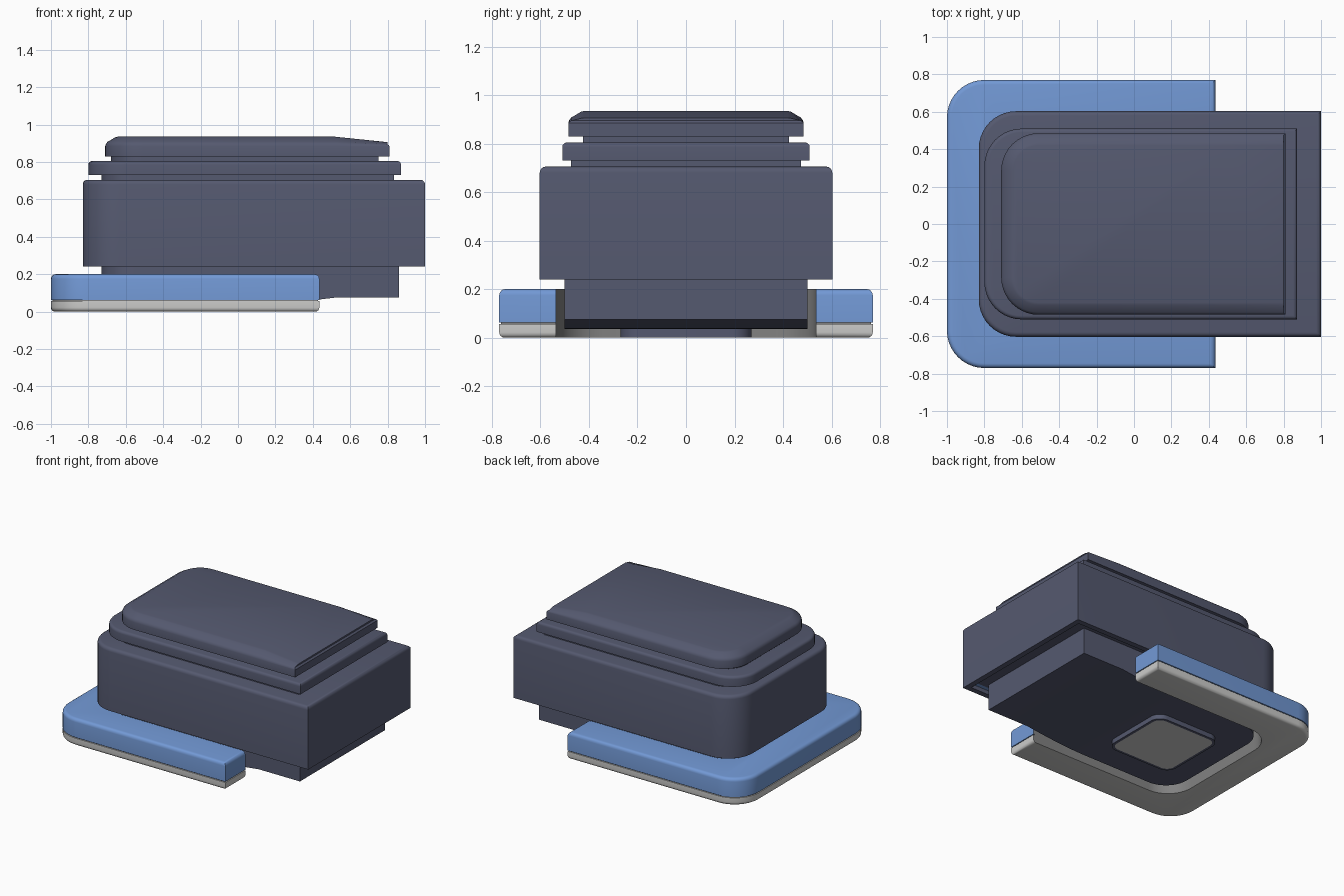
import bpy
import bmesh
from math import sin, cos, pi

if "Cube" in bpy.data.objects:
    bpy.data.objects.remove(bpy.data.objects["Cube"])


def material(name, rgb):
    m = bpy.data.materials.new(name)
    m.use_nodes = True
    m.diffuse_color = (*rgb, 1)
    m.node_tree.nodes["Principled BSDF"].inputs["Base Color"].default_value = (*rgb, 1)
    return m


slate = material("slate", (0.09, 0.1, 0.16))
blue = material("blue", (0.17, 0.32, 0.67))
light_grey = material("light grey", (0.62, 0.62, 0.61))
mid_grey = material("mid grey", (0.22, 0.22, 0.22))


def arc(cx, cy, r, start, steps=10):
    """Quarter circle, counter-clockwise."""
    return [(cx + r * cos(start + pi / 2 * k / steps),
             cy + r * sin(start + pi / 2 * k / steps)) for k in range(steps + 1)]


def rounded(x0, x1, y, r, front_r=0):
    """Outline rounded at the -x end; the +x corners use front_r."""
    def at(i):
        a, b, w, q = x0 + i, x1 - i, y - i, max(r - i, 0.01)
        pts = arc(a + q, w - q, q, pi / 2) + arc(a + q, q - w, q, pi)
        if front_r:
            f = max(front_r - i, 0.01)
            return pts + arc(b - f, f - w, f, 1.5 * pi) + arc(b - f, w - f, f, 0)
        return pts + [(b, -w), (b, w)]
    return at


def horseshoe(i):
    """U outline open towards +x; only the outer side moves with the inset."""
    outer = rounded(-1, 0.435, 0.77, 0.2)(i)
    inner = rounded(-0.78, 0.435, 0.535, 0.2)(0)[:-2]
    b, w = outer[-2][0], 0.535
    return outer[:-2] + [(b, -outer[-1][1]), (b, -w)] + inner[::-1] + [(b, w), outer[-1]]


def loft(name, outline, layers, mats, rule=None, edit=None):
    """Stack the outline at (z, inset) layers, close both ends, colour by rule."""
    bm = bmesh.new()
    rings = [[bm.verts.new((x, y, z)) for x, y in outline(i)] for z, i in layers]
    n = len(rings[0])
    bm.faces.new(rings[0][::-1])
    bm.faces.new(rings[-1])
    for lo, hi in zip(rings, rings[1:]):
        for k in range(n):
            j = (k + 1) % n
            bm.faces.new((lo[k], lo[j], hi[j], hi[k]))
    bmesh.ops.recalc_face_normals(bm, faces=bm.faces)
    if edit:
        edit(bm)
    bm.normal_update()
    if rule:
        for f in bm.faces:
            f.material_index = rule(f)
    me = bpy.data.meshes.new(name)
    bm.to_mesh(me)
    bm.free()
    for m in mats:
        me.materials.append(m)
    ob = bpy.data.objects.new(name, me)
    bpy.context.collection.objects.link(ob)
    bpy.ops.object.select_all(action="DESELECT")
    ob.select_set(True)
    bpy.context.view_layer.objects.active = ob
    bpy.ops.object.shade_smooth_by_angle(angle=pi / 6)
    return ob


def round_top(z, r, steps=4):
    return [(z - r + r * sin(pi / 2 * k / steps), r - r * cos(pi / 2 * k / steps))
            for k in range(steps + 1)]


def cut_x(bm, x):
    bmesh.ops.bisect_plane(bm, geom=bm.verts[:] + bm.edges[:] + bm.faces[:],
                           plane_co=(x, 0, 0), plane_no=(1, 0, 0))


# Main block, with a recessed blue gasket underneath
def gasket_rule(f):
    flat_ring = f.normal.z < -0.9 and abs(f.calc_center_median().z - 0.27) < 0.001
    return int(flat_ring and len(f.verts) == 4)


loft("main_block", rounded(-0.83, 1, 0.603, 0.2),
     [(0.27, 0.07), (0.27, 0.04), (0.24, 0.04), (0.24, 0)] + round_top(0.705, 0.025),
     [slate, blue], gasket_rule)

# Stepped tiers and the recessed necks between them
loft("lower_neck", rounded(-0.73, 0.835, 0.475, 0.17), [(0.7, 0), (0.735, 0)], [slate])
loft("middle_tier", rounded(-0.8, 0.872, 0.51, 0.2),
     [(0.73, 0)] + round_top(0.805, 0.02), [slate])
loft("upper_neck", rounded(-0.68, 0.75, 0.425, 0.17), [(0.8, 0), (0.835, 0)], [slate])


# Cap with chamfered edges, sloping down towards +x
def cap_outline(i):
    pts = rounded(-0.71, 0.81, 0.485, 0.2)(i)
    front = 0.81 - min(i, 0.012)
    return pts[:-2] + [(front, pts[-2][1]), (front, pts[-1][1])]


def slope_cap(bm):
    cut_x(bm, 0.52)
    for v in bm.verts:
        if v.co.x > 0.52 and v.co.z > 0.885:
            v.co.z -= 0.03 * (v.co.x - 0.52) / 0.29 * (v.co.z - 0.885) / 0.05


loft("cap", cap_outline,
     [(0.83, 0), (0.885, 0), (0.898, 0.004), (0.908, 0.013), (0.931, 0.052), (0.935, 0.065)],
     [slate], edit=slope_cap)


# Lower body, whose underside curves up towards +x
def curve_underside(bm):
    for k in range(13):
        cut_x(bm, 0.52 * k / 12)
    for v in bm.verts:
        if v.co.z < 0.1:
            t = min(max((0.52 - v.co.x) / 0.52, 0), 1)
            v.co.z = 0.075 - 0.04 * sin(t * pi / 2)


loft("lower_body", rounded(-0.73, 0.86, 0.5, 0.18), [(0.035, 0), (0.272, 0)],
     [slate], edit=curve_underside)

# Square foot with a pale sole
loft("foot_pad", rounded(-0.53, 0.01, 0.27, 0.08, 0.08),
     [(0, 0.02), (0, 0), (0.045, 0)], [slate, light_grey],
     lambda f: int(f.normal.z < -0.9 and len(f.verts) > 4))


# Horseshoe collar: blue upper, pale lower plate, grey inner walls
def inner_rule(f):
    c = f.calc_center_median()
    return int(abs(f.normal.z) < 0.1 and -0.79 < c.x < 0.43 and abs(c.y) < 0.54)


loft("collar_upper", horseshoe, [(0.062, 0)] + round_top(0.2, 0.025),
     [blue, mid_grey], inner_rule)
loft("collar_seam", horseshoe, [(0.054, 0.008), (0.063, 0.008)], [mid_grey])
loft("collar_plate", horseshoe,
     [(0.2 - z, i) for z, i in round_top(0.2, 0.022)[::-1]] + [(0.056, 0)],
     [light_grey, mid_grey], inner_rule)
